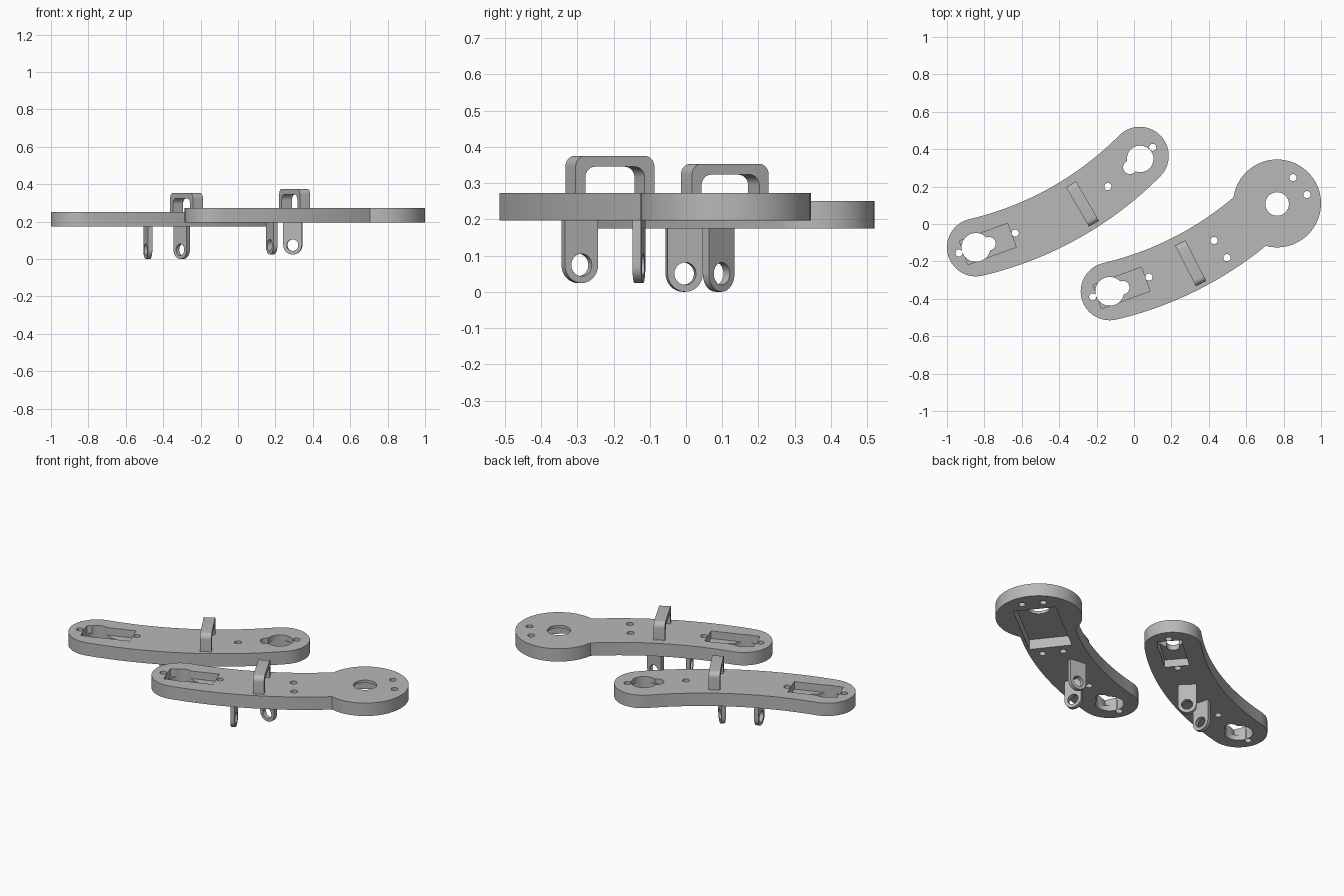
import bpy, bmesh
from math import sin, cos, radians, pi
from mathutils import Matrix, Vector

cube = bpy.data.objects.get("Cube")
if cube:
    bpy.data.objects.remove(cube)

grey = bpy.data.materials.new("plain_grey")
grey.use_nodes = True
COLOUR = (0.48, 0.48, 0.48, 1)
grey.diffuse_color = COLOUR
grey.node_tree.nodes["Principled BSDF"].inputs["Base Color"].default_value = COLOUR

THICK = 0.077
HALF = 0.155      # half width of an arm
BEND = 1.82       # bend radius of the arm centreline


def arc(cx, cy, r, a0, a1, n):
    """Points on an arc, angles in degrees."""
    return [(cx + r * cos(radians(a0 + (a1 - a0) * i / n)),
             cy + r * sin(radians(a0 + (a1 - a0) * i / n))) for i in range(n + 1)]


def circle(x, y, r, n=40):
    return arc(x, y, r, 0, 360, n)[:-1]


def rectangle(x, y, length, width, angle):
    turn = Matrix.Rotation(radians(angle), 2)
    return [tuple(Vector((x, y)) + turn @ Vector((sx * length / 2, sy * width / 2)))
            for sx, sy in ((-1, -1), (1, -1), (1, 1), (-1, 1))]


def prism(name, outline, low, high, matrix=Matrix()):
    """Extrude a flat outline between two heights."""
    bm = bmesh.new()
    face = bm.faces.new([bm.verts.new((x, y, low)) for x, y in outline])
    top = bmesh.ops.extrude_face_region(bm, geom=[face])["geom"]
    bmesh.ops.translate(bm, vec=(0, 0, high - low),
                        verts=[v for v in top if isinstance(v, bmesh.types.BMVert)])
    bmesh.ops.recalc_face_normals(bm, faces=bm.faces)
    bm.transform(matrix)
    mesh = bpy.data.meshes.new(name)
    bm.to_mesh(mesh)
    bm.free()
    mesh.materials.append(grey)
    obj = bpy.data.objects.new(name, mesh)
    bpy.context.collection.objects.link(obj)
    return obj


def combine(obj, tool, operation="DIFFERENCE"):
    """Apply a boolean and discard the tool."""
    mod = obj.modifiers.new("cut", "BOOLEAN")
    mod.operation, mod.object, mod.solver = operation, tool, "EXACT"
    graph = bpy.context.evaluated_depsgraph_get()
    mesh = bpy.data.meshes.new_from_object(obj.evaluated_get(graph))
    obj.modifiers.clear()
    obj.data = mesh
    bpy.data.objects.remove(tool)


def drill(obj, x, y, r):
    combine(obj, prism("drill", circle(x, y, r), -0.5, 1))


def upright(x, y, z, angle):
    """Stand a flat outline up, its width turned to the given angle."""
    return (Matrix.Translation((x, y, z)) @ Matrix.Rotation(radians(angle), 4, "Z")
            @ Matrix.Rotation(pi / 2, 4, "X"))


def arm(name, x, y, z, end_angle):
    """Bent bar with round ends, a top pocket and a keyhole at its lower end."""
    start_angle = 13.2
    cx, cy = x - BEND * sin(radians(start_angle)), y + BEND * cos(radians(start_angle))
    a0, a1 = start_angle - 90, end_angle - 90
    ex, ey = cx + BEND * cos(radians(a1)), cy + BEND * sin(radians(a1))
    outline = (arc(cx, cy, BEND + HALF, a0, a1, 32)
               + arc(ex, ey, HALF, a1, a1 + 180, 28)[1:]
               + arc(cx, cy, BEND - HALF, a1, a0, 32)[1:]
               + arc(x, y, HALF, a0 + 180, a0 + 360, 28)[1:-1])
    obj = prism(name, outline, z, z + THICK)
    pocket = rectangle(x + 0.063, y + 0.018, 0.275, 0.135, 20)
    combine(obj, prism("pocket", pocket, z + THICK - 0.045, z + 0.2))
    drill(obj, x, y, 0.077)
    drill(obj, x + 0.07, y + 0.02, 0.036)
    for dx, dy in ((-0.091, -0.03), (0.21, 0.076)):
        drill(obj, x + dx, y + dy, 0.019)
    return obj


def handle(name, x, y, z, angle):
    """Rounded bridge across the arm."""
    l, h, leg, r = 0.122, 0.102, 0.03, 0.03
    outline = ([(l, -0.006)] + arc(l - r, h - r, r, 0, 90, 8)
               + arc(r - l, h - r, r, 90, 180, 8) + [(-l, -0.006), (leg - l, -0.006)]
               + arc(leg - l + r, h - leg - r, r, 180, 90, 8)
               + arc(l - leg - r, h - leg - r, r, 90, 0, 8) + [(l - leg, -0.006)])
    return prism(name, outline, -0.031, 0.031, upright(x, y, z, angle))


def lug(name, x, y, z, angle):
    """Hanging eye plate, z is its lowest point."""
    stand = upright(x, y, z, angle)
    outline = arc(0, 0.05, 0.05, 180, 360, 20) + [(0.05, 0.18), (-0.05, 0.18)]
    obj = prism(name, outline, -0.012, 0.012, stand)
    combine(obj, prism("eye", circle(0, 0.05, 0.031, 28), -0.1, 0.1, stand))
    return obj


# Rear arm, with a second pocket and keyhole under its upper end
z = 0.174
rear = arm("rear_arm", -0.845, -0.125, z, 45.2)
combine(rear, prism("pocket", rectangle(-0.02, 0.305, 0.275, 0.135, 41), z - 0.1, z + 0.045))
drill(rear, 0.033, 0.348, 0.071)
drill(rear, -0.022, 0.303, 0.036)
for hx, hy in ((0.1, 0.41), (-0.14, 0.2)):
    drill(rear, hx, hy, 0.019)
parts = [rear,
         handle("rear_handle", -0.275, 0.107, z + THICK, 120),
         lug("rear_lug_outer", -0.482, -0.005, 0, -75.5),
         lug("rear_lug_inner", -0.301, 0.09, 0, -45)]

# Front arm, with a round head and a large recess underneath
z = 0.196
front = arm("front_arm", -0.13, -0.36, z, 45)
combine(front, prism("head", circle(0.765, 0.11, 0.235, 72), z, z + THICK), "UNION")
combine(front, prism("recess", rectangle(0.674, 0.033, 0.42, 0.235, 38), z - 0.1, z + 0.06))
drill(front, 0.765, 0.107, 0.063)
for hx, hy in ((0.428, -0.088), (0.497, -0.18), (0.85, 0.248), (0.925, 0.157)):
    drill(front, hx, hy, 0.019)
parts += [front,
          handle("front_handle", 0.303, -0.21, z + THICK, 117),
          lug("front_lug_outer", 0.18, -0.293, 0.024, -66),
          lug("front_lug_inner", 0.293, -0.13, 0.024, -7)]

# Smooth the curved walls, keep the edges crisp
bpy.ops.object.select_all(action="DESELECT")
for part in parts:
    part.select_set(True)
bpy.context.view_layer.objects.active = parts[0]
bpy.ops.object.shade_smooth_by_angle(angle=radians(30))
